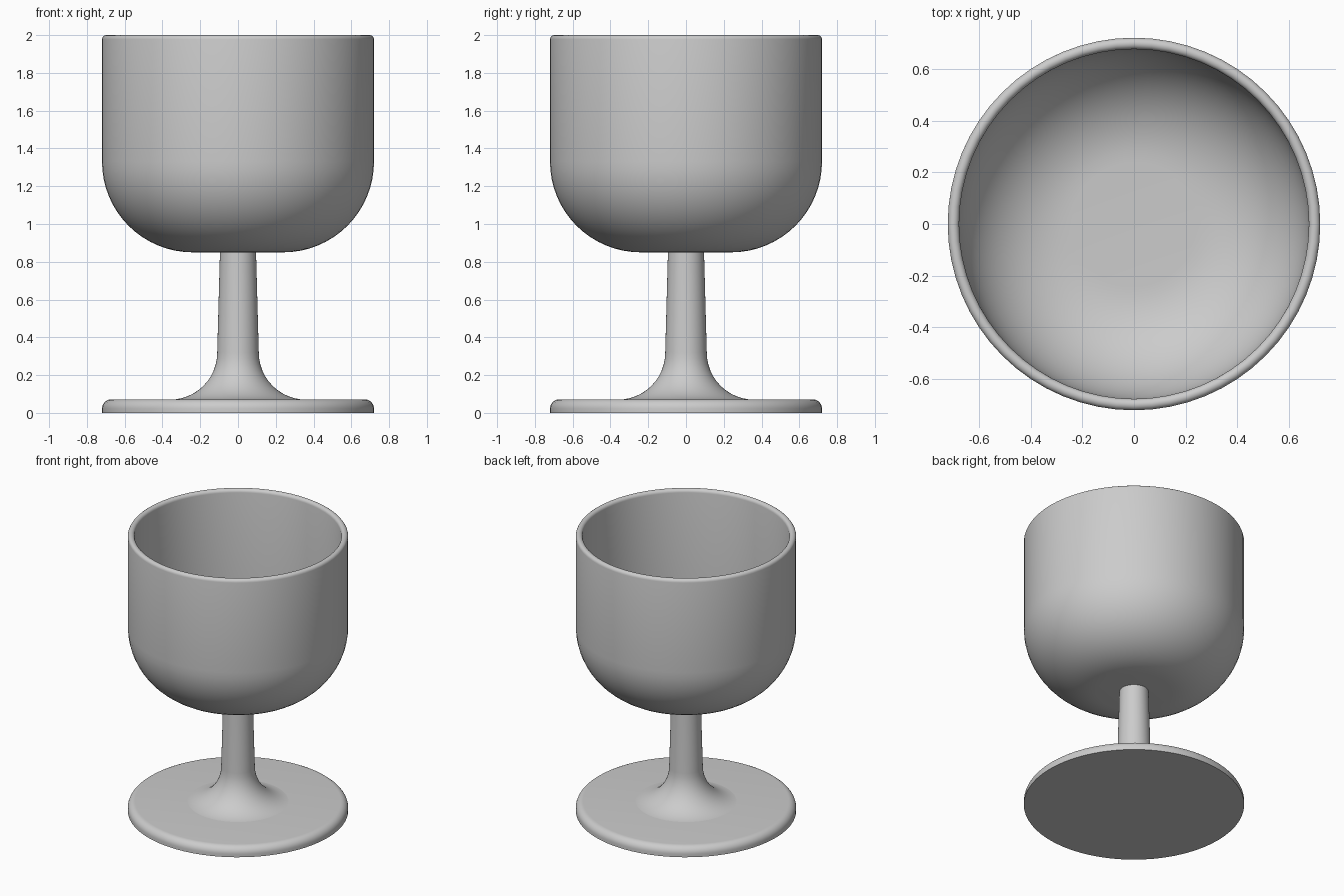
import bpy
import bmesh
from math import sin, cos, pi, radians
from mathutils import Vector

SEGMENTS = 64

cube = bpy.data.objects.get("Cube")
if cube:
    bpy.data.objects.remove(cube, do_unlink=True)

grey = bpy.data.materials.new("plain grey")
grey.use_nodes = True
colour = (0.6, 0.6, 0.6, 1)
grey.diffuse_color = colour
grey.node_tree.nodes["Principled BSDF"].inputs["Base Color"].default_value = colour


def arc(cx, cz, radius, start, end, steps):
    """Points of a circular arc in the profile plane, angles in degrees."""
    angles = [radians(start + (end - start) * i / steps) for i in range(steps + 1)]
    return [(cx + radius * cos(a), cz + radius * sin(a)) for a in angles]


def lathe(name, profile):
    """Revolve a profile of (radius, height) points around the z axis."""
    bm = bmesh.new()
    verts = [bm.verts.new((r, 0, z)) for r, z in profile]
    edges = [bm.edges.new(pair) for pair in zip(verts, verts[1:])]
    bmesh.ops.spin(bm, geom=verts + edges, cent=(0, 0, 0), axis=(0, 0, 1),
                   angle=2 * pi, steps=SEGMENTS, use_merge=True)
    bmesh.ops.remove_doubles(bm, verts=bm.verts, dist=0.0005)
    bmesh.ops.recalc_face_normals(bm, faces=bm.faces)
    mesh = bpy.data.meshes.new(name)
    bm.to_mesh(mesh)
    bm.free()
    mesh.materials.append(grey)
    obj = bpy.data.objects.new(name, mesh)
    bpy.context.collection.objects.link(obj)
    bpy.ops.object.select_all(action="DESELECT")
    obj.select_set(True)
    bpy.context.view_layer.objects.active = obj
    bpy.ops.object.shade_smooth_by_angle(angle=radians(35))
    return obj


# Bowl: rounded outside, rolled rim, matching inside wall and floor
lathe("bowl", [(0, 0.85)]
      + arc(0.24, 1.33, 0.48, -90, 0, 16)
      + arc(0.698, 1.978, 0.022, 0, 180, 8)
      + arc(0.24, 1.33, 0.436, 0, -90, 16)
      + [(0, 0.894)])

# Stem: slight taper, flaring into the foot
lathe("stem", [(0, 0.87), (0.095, 0.87)]
      + arc(0.36, 0.32, 0.25, 180, 270, 12)
      + [(0.36, 0.05), (0, 0.05)])

# Foot: flat disc with a rounded upper edge
lathe("foot", [(0, 0), (0.72, 0)]
      + arc(0.67, 0.022, 0.05, 0, 90, 8)
      + [(0, 0.072)])
